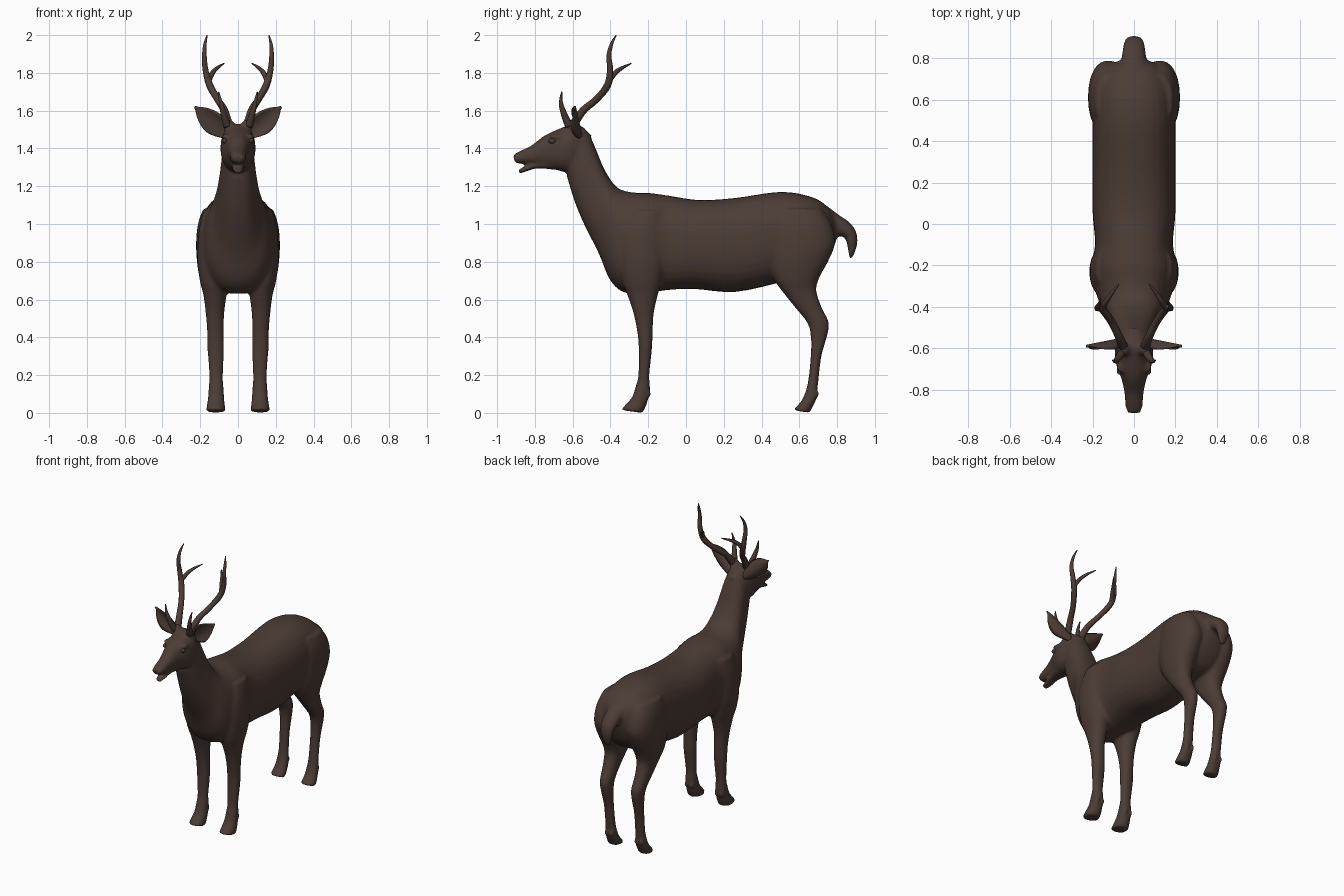
import bpy, bmesh, math
from mathutils import Vector

if "Cube" in bpy.data.objects:
    bpy.data.objects.remove(bpy.data.objects["Cube"])

coat = bpy.data.materials.new("dark_brown_coat")
coat.diffuse_color = (0.072, 0.045, 0.036, 1)
coat.use_nodes = True
coat.node_tree.nodes["Principled BSDF"].inputs["Base Color"].default_value = coat.diffuse_color


def spline(rows, steps=4):
    """Catmull-Rom interpolation through rows of numbers."""
    out = []
    for i in range(len(rows) - 1):
        p0, p1 = rows[max(i - 1, 0)], rows[i]
        p2, p3 = rows[i + 1], rows[min(i + 2, len(rows) - 1)]
        for k in range(steps):
            t = k / steps
            out.append([0.5 * (2 * b + (c - a) * t + (2 * a - 5 * b + 4 * c - d) * t * t
                               + (3 * b - a - 3 * c + d) * t ** 3)
                        for a, b, c, d in zip(p0, p1, p2, p3)])
    return out + [list(rows[-1])]


def finish(name, bm):
    bmesh.ops.recalc_face_normals(bm, faces=bm.faces)
    me = bpy.data.meshes.new(name)
    bm.to_mesh(me)
    bm.free()
    me.materials.append(coat)
    ob = bpy.data.objects.new(name, me)
    bpy.context.collection.objects.link(ob)
    me.shade_smooth()
    return ob


def skin(bm, rings):
    """Bridge closed rings of points and cap both ends."""
    vs = [[bm.verts.new(p) for p in r] for r in rings]
    n = len(vs[0])
    for a, b in zip(vs, vs[1:]):
        for i in range(n):
            bm.faces.new((a[i], a[(i + 1) % n], b[(i + 1) % n], b[i]))
    bm.faces.new(vs[0])
    bm.faces.new(vs[-1][::-1])


def loft(name, rows, side=1, power=2.0, n=24):
    """Rows: edge point y,z / opposite edge point y,z / half width / centre x."""
    rings = []
    for y1, z1, y2, z2, w, x in spline(rows):
        ring = []
        for i in range(n):
            a = 2 * math.pi * i / n
            c, s = [math.copysign(abs(f) ** (2 / power), f) for f in (math.cos(a), math.sin(a))]
            ring.append((side * (x + w * s), (y1 + y2) / 2 + (y1 - y2) / 2 * c,
                         (z1 + z2) / 2 + (z1 - z2) / 2 * c))
        rings.append(ring)
    bm = bmesh.new()
    skin(bm, rings)
    return finish(name, bm)


def tube(name, rows, side, n=10):
    """Rows: x, y, z, radius."""
    pts = spline(rows, 5)
    rings = []
    for i, (x, y, z, r) in enumerate(pts):
        d = Vector(pts[min(i + 1, len(pts) - 1)][:3]) - Vector(pts[max(i - 1, 0)][:3])
        u = d.cross(Vector((1, 0, 0))).normalized()
        v = d.cross(u).normalized()
        ring = [Vector((x, y, z)) + r * (u * math.cos(k * math.tau / n) + v * math.sin(k * math.tau / n))
                for k in range(n)]
        rings.append([(side * p.x, p.y, p.z) for p in ring])
    bm = bmesh.new()
    skin(bm, rings)
    return finish(name, bm)


def blob(name, loc, size):
    bm = bmesh.new()
    bmesh.ops.create_uvsphere(bm, u_segments=16, v_segments=10, radius=1)
    bmesh.ops.scale(bm, vec=size, verts=bm.verts)
    bmesh.ops.translate(bm, vec=loc, verts=bm.verts)
    return finish(name, bm)


# Torso and neck, rump to throat
torso = [(.80, .99, .80, .93, .03), (.785, 1.045, .78, .87, .085), (.74, 1.10, .74, .79, .15),
         (.66, 1.145, .66, .72, .19), (.5, 1.17, .5, .69, .20), (.26, 1.138, .26, .64, .20),
         (.07, 1.127, .04, .656, .20), (-.09, 1.15, -.1, .65, .188), (-.2, 1.165, -.2, .635, .205),
         (-.29, 1.168, -.32, .635, .19), (-.368, 1.196, -.40, .70, .165), (-.43, 1.286, -.46, .84, .125),
         (-.47, 1.38, -.54, 1.0, .102), (-.505, 1.46, -.59, 1.12, .09), (-.54, 1.51, -.63, 1.25, .08)]
parts = [loft("body", [r + (0,) for r in torso], power=2.35, n=32)]

# Head, lower jaw and tail
head = [(-.50, 1.47, -.56, 1.32, .055), (-.55, 1.515, -.60, 1.275, .082), (-.60, 1.53, -.645, 1.275, .093),
        (-.67, 1.505, -.69, 1.287, .086), (-.75, 1.468, -.75, 1.30, .06), (-.82, 1.415, -.81, 1.315, .046),
        (-.88, 1.386, -.865, 1.318, .042), (-.916, 1.366, -.905, 1.322, .032)]
jaw = [(-.70, 1.34, -.70, 1.288, .05), (-.79, 1.325, -.79, 1.294, .038), (-.85, 1.306, -.845, 1.278, .031),
       (-.89, 1.287, -.885, 1.265, .02)]
tail = [(.74, 1.10, .76, .98, .06), (.81, 1.048, .785, .94, .06), (.862, 1.012, .81, .935, .055),
        (.898, .965, .838, .93, .05), (.908, .905, .852, .895, .042), (.892, .845, .862, .84, .03),
        (.878, .818, .864, .818, .015)]
for name, rows in (("head", head), ("jaw", jaw), ("tail", tail)):
    parts.append(loft(name, [r + (0,) for r in rows], power=2.2))

# Legs, top to hoof
front_leg = [(-.30, 1.07, -.12, 1.07, .06, .125), (-.35, .95, -.11, .95, .08, .13),
             (-.35, .80, -.11, .80, .085, .13), (-.335, .69, -.13, .69, .075, .125),
             (-.315, .635, -.15, .62, .062, .122), (-.283, .545, -.17, .53, .05, .122),
             (-.26, .44, -.176, .44, .044, .12), (-.25, .34, -.18, .34, .044, .118),
             (-.252, .2, -.194, .2, .036, .116), (-.264, .15, -.19, .13, .039, .116),
             (-.285, .085, -.20, .075, .043, .116), (-.315, .05, -.21, .04, .047, .117),
             (-.345, .015, -.23, 0, .052, .118)]
hind_leg = [(.47, 1.08, .72, 1.08, .07, .115), (.445, 1.0, .77, 1.0, .09, .122),
            (.435, .90, .79, .90, .097, .125), (.44, .79, .752, .80, .092, .125),
            (.47, .70, .708, .72, .078, .125), (.52, .63, .69, .65, .06, .125),
            (.58, .555, .718, .56, .048, .125), (.64, .48, .756, .48, .042, .122),
            (.66, .41, .748, .41, .038, .12), (.66, .3, .717, .3, .034, .118),
            (.645, .16, .70, .16, .035, .116), (.622, .085, .69, .075, .042, .116),
            (.60, .05, .675, .04, .046, .117), (.565, .015, .655, 0, .05, .118)]
for s in (1, -1):
    parts.append(loft("front_leg", front_leg, s, 2.2))
    parts.append(loft("hind_leg", hind_leg, s, 2.2))
    # Dewclaws and brow ridges
    for dx in (-.02, .02):
        parts.append(blob("dewclaw", (s * .116 + dx, -.20, .10), (.013, .015, .022)))
        parts.append(blob("dewclaw", (s * .116 + dx, .69, .10), (.013, .015, .022)))
    parts.append(blob("brow", (s * .062, -.685, 1.462), (.026, .035, .016)))
    parts.append(blob("antler_base", (s * .05, -.605, 1.525), (.032, .034, .03)))

# Blend all flesh parts into one smooth skin
bpy.ops.object.select_all(action='DESELECT')
for p in parts:
    p.select_set(True)
body = parts[0]
bpy.context.view_layer.objects.active = body
bpy.ops.object.join()
rm = body.modifiers.new("blend", 'REMESH')
rm.mode, rm.voxel_size, rm.use_smooth_shade = 'VOXEL', 0.01, True
sm = body.modifiers.new("soften", 'SMOOTH')
sm.factor, sm.iterations = 0.5, 6
for m in ("blend", "soften"):
    bpy.ops.object.modifier_apply(modifier=m)
if not body.data.materials:
    body.data.materials.append(coat)
body.data.shade_smooth()

# Antlers, ears and eyes
beam = [(.05, -.60, 1.52, .024), (.072, -.545, 1.60, .020), (.108, -.474, 1.66, .018),
        (.15, -.415, 1.735, .019), (.172, -.402, 1.815, .016), (.178, -.408, 1.89, .013),
        (.175, -.395, 1.95, .009), (.163, -.37, 2.0, .003)]
tine = [(.158, -.41, 1.755, .016), (.135, -.375, 1.80, .013), (.108, -.335, 1.828, .009), (.073, -.29, 1.85, .003)]
brow_tine = [(.058, -.62, 1.52, .021), (.075, -.645, 1.58, .017), (.09, -.662, 1.64, .011), (.103, -.658, 1.70, .003)]
widths = spline([(.024,), (.046,), (.06,), (.054,), (.034,), (.004,)], 3)
for s, tag in ((1, "left"), (-1, "right")):
    tube(tag + "_antler_beam", beam, s)
    tube(tag + "_antler_tine", tine, s)
    tube(tag + "_brow_tine", brow_tine, s)
    blob(tag + "_eye", (s * .07, -.708, 1.44), (.013, .02, .014))
    # Cupped leaf-shaped ear, open to the front
    bm = bmesh.new()
    base, tip = Vector((.055, 0, 1.468)), Vector((.23, 0, 1.622))
    across = Vector((-.66, 0, .75))
    rings = []
    for i, (w,) in enumerate(widths):
        mid = base.lerp(tip, i / (len(widths) - 1))
        ring = []
        for depth, order in ((0, range(-4, 5)), (1, range(3, -4, -1))):
            for k in order:
                v = k / 4
                cup = -.548 - .035 * i / (len(widths) - 1)
                p = mid + across * (w * v)
                y = cup - .7 * w * v * v - depth * .014 * (1 - v * v)
                ring.append((s * p.x, y, p.z))
        rings.append(ring)
    skin(bm, rings)
    finish(tag + "_ear", bm)
